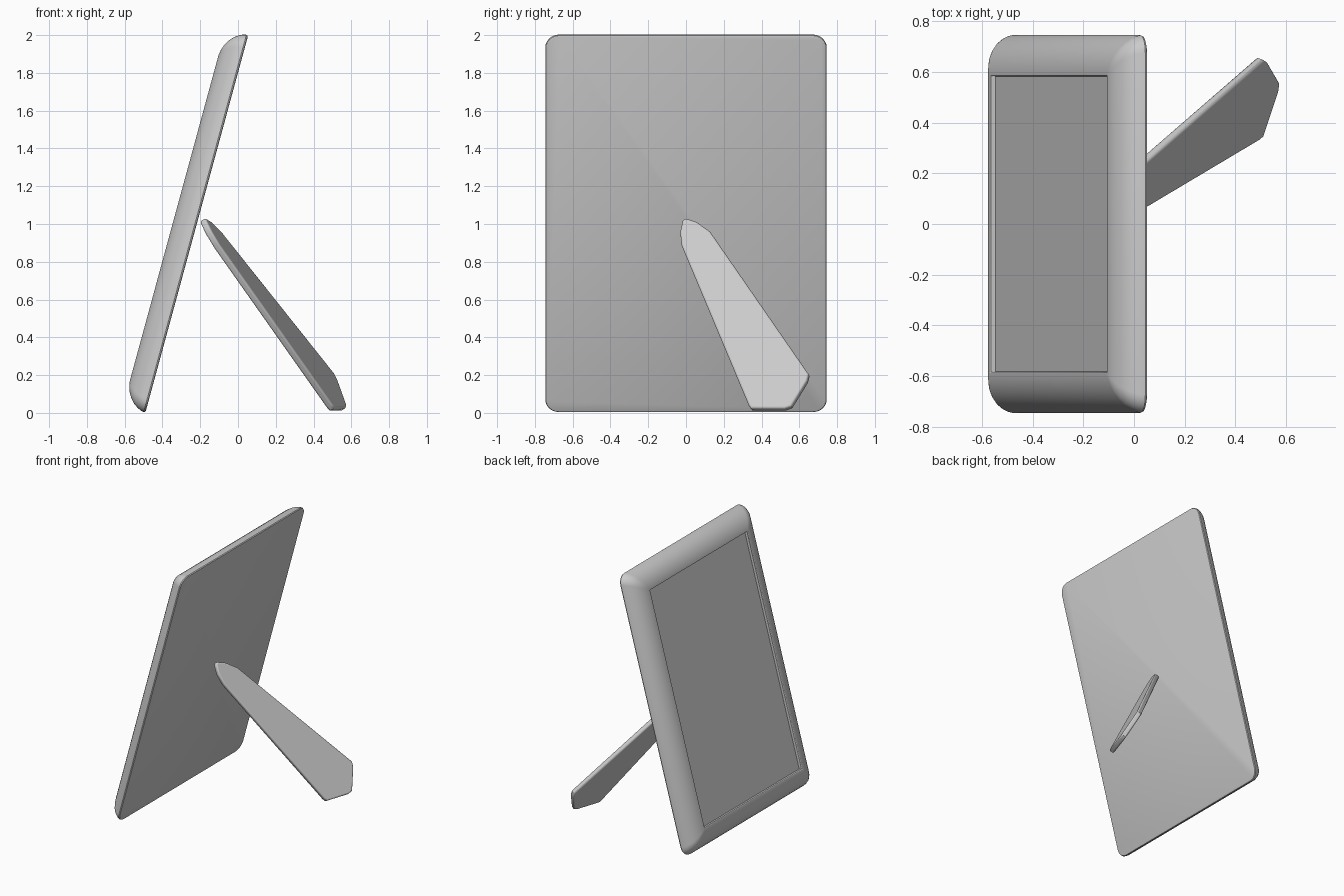
import bpy, bmesh
from math import sin, cos, pi, radians
from mathutils import Vector

cube = bpy.data.objects.get("Cube")
if cube:
    bpy.data.objects.remove(cube, do_unlink=True)

grey = bpy.data.materials.new("plain_grey")
grey.use_nodes = True
colour = (0.6, 0.6, 0.6, 1)
grey.diffuse_color = colour
grey.node_tree.nodes["Principled BSDF"].inputs["Base Color"].default_value = colour


def finish(bm, name):
    bmesh.ops.remove_doubles(bm, verts=bm.verts, dist=0.0006)
    bmesh.ops.recalc_face_normals(bm, faces=bm.faces)
    mesh = bpy.data.meshes.new(name)
    bm.to_mesh(mesh)
    bm.free()
    obj = bpy.data.objects.new(name, mesh)
    bpy.context.collection.objects.link(obj)
    mesh.materials.append(grey)
    return obj


def smooth(obj, degrees):
    bpy.ops.object.select_all(action='DESELECT')
    obj.select_set(True)
    bpy.context.view_layer.objects.active = obj
    bpy.ops.object.shade_smooth_by_angle(angle=radians(degrees))


# Leaning plane of the frame: up along it, and out of its front
tilt = radians(15.24)
base = Vector((-0.49, 0, 0.002))
up = Vector((sin(tilt), 0, cos(tilt)))
out = Vector((-cos(tilt), 0, sin(tilt)))
side = Vector((0, 1, 0))
HALF_W, HALF_H, BORDER, STEPS = 0.745, 1.035, 0.16, 6


def rounded_loop(bm, inset, height):
    radius = max(0.07 * (1 - inset / BORDER), 0.0002)
    w, h = HALF_W - inset - radius, HALF_H - inset - radius
    loop = []
    for corner, (sx, sy) in enumerate([(1, 1), (-1, 1), (-1, -1), (1, -1)]):
        for i in range(STEPS + 1):
            a = (corner + i / STEPS) * pi / 2
            s, u = sx * w + radius * cos(a), sy * h + radius * sin(a)
            loop.append(bm.verts.new(base + side * s + up * (u + HALF_H) + out * height))
    return loop


def lofted_panel(name, profile, cap_first=True):
    bm = bmesh.new()
    loops = [rounded_loop(bm, *p) for p in profile]
    for a, b in zip(loops, loops[1:]):
        for i in range(len(a)):
            j = (i + 1) % len(a)
            bm.faces.new((a[i], a[j], b[j], b[i]))
    bm.faces.new(loops[0])
    bm.faces.new(loops[-1])
    return finish(bm, name)


# Frame with a domed border and a recessed picture panel
frame = lofted_panel("picture_frame", [
    (0.010, 0), (0.003, 0.003), (0, 0.010), (0.004, 0.028), (0.014, 0.048),
    (0.031, 0.072), (0.055, 0.093), (0.082, 0.109), (0.112, 0.119),
    (0.140, 0.124), (0.157, 0.124), (0.161, 0.121), (0.162, 0.102)])
smooth(frame, 30)

# Support leg: a flat tapering outline in a slanted plane
normal = Vector((0.836, -0.28, 0.472)).normalized()
outline = [(0.0, 1.025), (0.06, 1.005), (0.13, 0.955), (0.652, 0.20),
           (0.643, 0.165), (0.56, 0.03), (0.525, 0.018), (0.348, 0.018),
           (0.335, 0.035), (-0.02, 0.88), (-0.028, 0.95), (-0.015, 1.01)]
bm = bmesh.new()
verts = []
for y, z in outline:
    x = -0.19 - (normal.y * y + normal.z * (z - 1.03)) / normal.x
    verts.append(bm.verts.new(Vector((x, y, z)) - normal * 0.018))
face = bm.faces.new(verts)
grown = bmesh.ops.extrude_face_region(bm, geom=[face])["geom"]
bmesh.ops.translate(bm, vec=normal * 0.036,
                    verts=[g for g in grown if isinstance(g, bmesh.types.BMVert)])
leg = finish(bm, "support_leg")
bevel = leg.modifiers.new("soft_edges", 'BEVEL')
bevel.width = 0.01
bevel.segments = 3
bevel.limit_method = 'ANGLE'
bevel.angle_limit = radians(50)
smooth(leg, 40)
